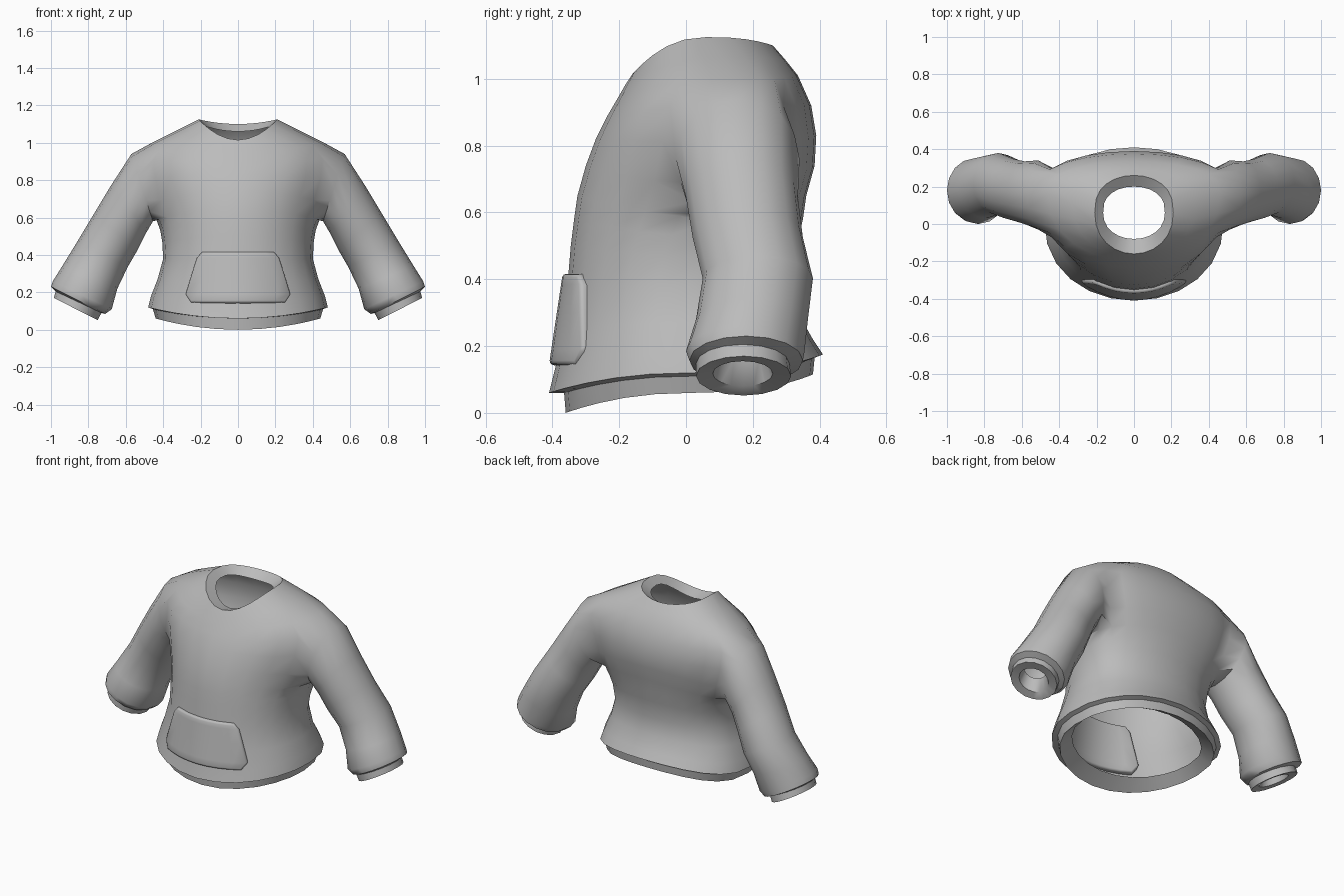
import bpy, bmesh, math
from mathutils import Vector

cube = bpy.data.objects.get("Cube")
if cube:
    bpy.data.objects.remove(cube, do_unlink=True)

cloth = bpy.data.materials.new("grey_cloth")
cloth.use_nodes = True
grey = (0.5, 0.5, 0.5, 1)
cloth.diffuse_color = grey
cloth.node_tree.nodes["Principled BSDF"].inputs["Base Color"].default_value = grey

COLS = 24    # columns around the torso
HALF = 2     # columns each side of the armhole centre
LOW, HIGH = 9, 13   # torso rings at armhole bottom and top

# Torso rings: half width, y front/side/back, z front/side/back
TORSO = [
    (.38, -.28, .02, .30, .06, .11, .16),
    (.44, -.36, .02, .38, .00, .06, .115),
    (.455, -.365, .02, .385, .06, .11, .165),
    (.48, -.41, .02, .41, .06, .12, .175),
    (.465, -.39, .02, .38, .14, .18, .22),
    (.43, -.37, .02, .335, .25, .27, .30),
    (.40, -.355, .03, .32, .38, .38, .40),
    (.405, -.345, .05, .335, .50, .47, .51),
    (.415, -.335, .08, .35, .58, .53, .58),
    (.435, -.325, .11, .36, .65, .585, .65),
    (.47, -.30, .14, .385, .74, .68, .74),
    (.51, -.27, .16, .39, .82, .81, .83),
    (.52, -.235, .17, .375, .89, .92, .92),
    (.46, -.20, .16, .335, .95, 1.0, 1.01),
    (.33, -.18, .11, .295, .985, 1.065, 1.06),
    (.21, -.16, .06, .26, 1.015, 1.125, 1.10),
    (.165, -.08, .06, .20, .995, 1.085, 1.06),
]

# Sleeve rings: outer x, z, inner x, z, y front, y back
SLEEVE = [
    (.57, .94, .455, .58, -.03, .34),
    (.68, .77, .49, .52, .00, .335),
    (.77, .62, .535, .43, .02, .35),
    (.86, .47, .59, .335, .05, .38),
    (.94, .34, .645, .22, .03, .365),
    (.99, .26, .675, .11, .00, .355),
    (1.0, .23, .71, .085, .01, .35),
    (.975, .205, .73, .09, .03, .31),
    (.985, .17, .75, .052, .03, .315),
    (.94, .155, .79, .08, .08, .26),
    (.91, .22, .80, .16, .10, .24),
]


def finish(bm, name, angle):
    mesh = bpy.data.meshes.new(name)
    bm.to_mesh(mesh)
    bm.free()
    obj = bpy.data.objects.new(name, mesh)
    bpy.context.collection.objects.link(obj)
    mesh.materials.append(cloth)
    bpy.ops.object.select_all(action='DESELECT')
    obj.select_set(True)
    bpy.context.view_layer.objects.active = obj
    bpy.ops.object.shade_smooth_by_angle(angle=math.radians(angle))
    return obj


def torso_point(ring, col):
    w, yf, ys, yb, zf, zs, zb = ring
    t = math.tau * col / COLS
    s = math.sin(t)
    y_end, z_end, power = (yf, zf, .9) if s < 0 else (yb, zb, .75)
    return Vector((w * math.cos(t), ys + (y_end - ys) * abs(s) ** power,
                   zs + (z_end - zs) * s * s))


def bridge(bm, a, b):
    for i in range(len(a)):
        j = (i + 1) % len(a)
        bm.faces.new((a[i], a[j], b[j], b[i]))


# Sweater body: torso loft with two armholes
bm = bmesh.new()
rings = [[bm.verts.new(torso_point(r, c)) for c in range(COLS)] for r in TORSO]
for r in range(len(rings) - 1):
    for c in range(COLS):
        from_right = (c + HALF) % COLS
        from_left = (c + HALF - COLS // 2) % COLS
        if LOW <= r < HIGH and min(from_right, from_left) < 2 * HALF:
            continue
        n = (c + 1) % COLS
        bm.faces.new((rings[r][c], rings[r][n], rings[r + 1][n], rings[r + 1][c]))

# Sleeves with rolled cuffs, grown out of the armholes
hole = [(LOW, k) for k in range(-HALF, HALF)]
hole += [(r, HALF) for r in range(LOW, HIGH)]
hole += [(HIGH, k) for k in range(HALF, -HALF, -1)]
hole += [(r, -HALF) for r in range(HIGH, LOW, -1)]
for side in (1, -1):
    loop = [rings[r][(k if side > 0 else COLS // 2 - k) % COLS] for r, k in hole]
    for xo, zo, xi, zi, yf, yb in SLEEVE:
        ring = []
        for i in range(len(hole)):
            a = math.radians(225) - math.tau * i / len(hole)
            u, v = math.cos(a) / 2, math.sin(a) / 2
            ring.append(bm.verts.new((side * ((xo + xi) / 2 + (xo - xi) * u),
                                      (yf + yb) / 2 + (yb - yf) * v,
                                      (zo + zi) / 2 + (zo - zi) * u)))
        bridge(bm, loop, ring)
        loop = ring
bmesh.ops.recalc_face_normals(bm, faces=bm.faces)
bm.normal_update()
chest = min(bm.faces, key=lambda f: (f.calc_center_median() - Vector((0, -.35, .45))).length)
if chest.normal.y > 0:
    bmesh.ops.reverse_faces(bm, faces=bm.faces)
finish(bm, "sweater_body", 50)

# Front pocket: curved panel given thickness and rounded rims
bm = bmesh.new()
rows = []
for z, w in ((.145, .255), (.19, .285), (.30, .252), (.385, .225), (.418, .195)):
    row = []
    for i in range(9):
        x = w * (i / 4 - 1)
        row.append(bm.verts.new((x, -.41 + .15 * (z - .145) + .09 * (x / .28) ** 2, z)))
    rows.append(row)
for low, high in zip(rows, rows[1:]):
    for i in range(8):
        bm.faces.new((low[i], low[i + 1], high[i + 1], high[i]))
pocket = finish(bm, "front_pocket", 60)
thick = pocket.modifiers.new("thickness", 'SOLIDIFY')
thick.thickness = .05
thick.offset = -1
soft = pocket.modifiers.new("soft_rim", 'BEVEL')
soft.width = .012
soft.segments = 2
soft.limit_method = 'ANGLE'
soft.angle_limit = math.radians(50)
